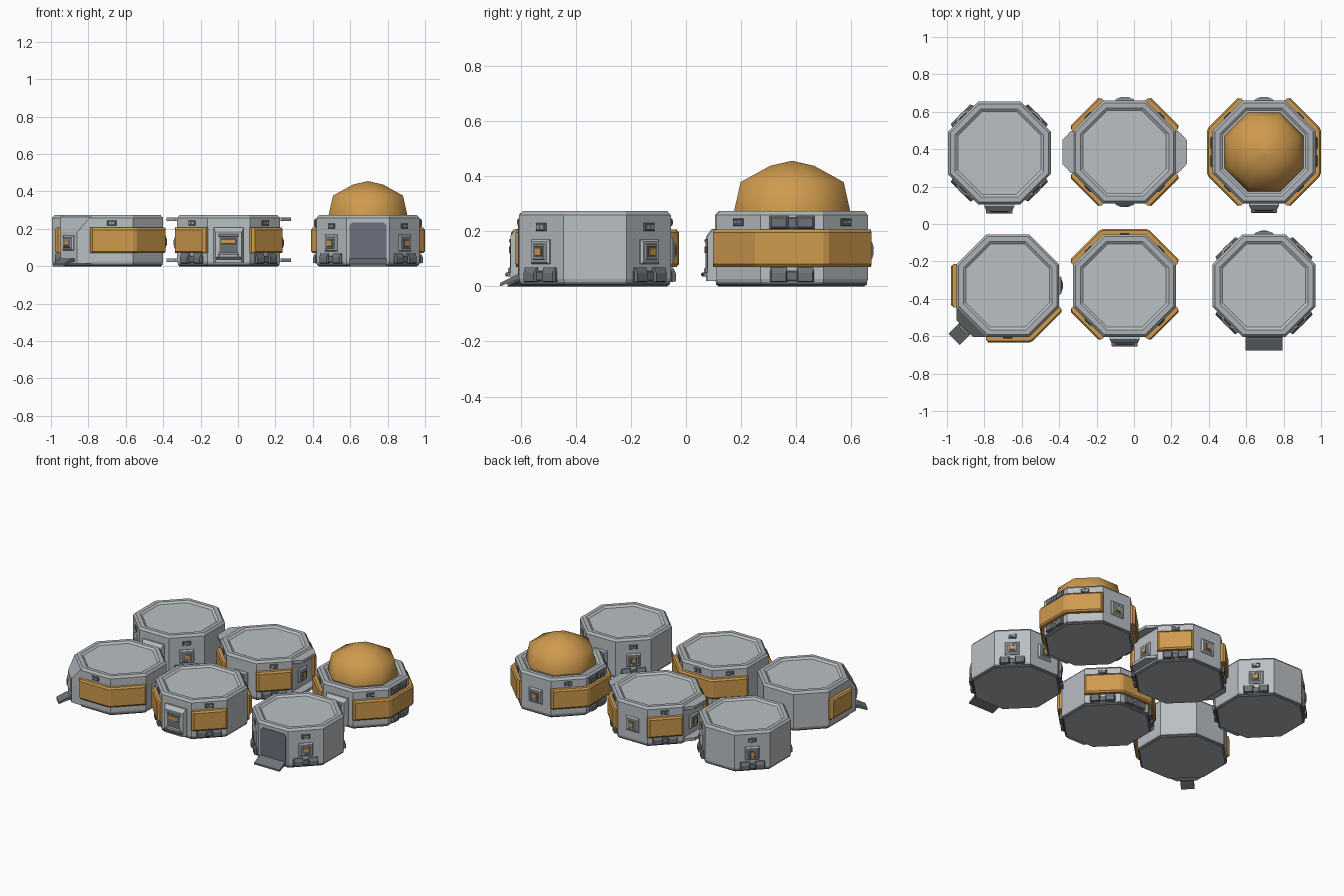
import bpy
import bmesh
from math import cos, sin, tan, radians, pi
from mathutils import Matrix, Vector

cube = bpy.data.objects.get("Cube")
if cube:
    bpy.data.objects.remove(cube)


def material(name, r, g, b):
    m = bpy.data.materials.new(name)
    m.use_nodes = True
    m.diffuse_color = (r, g, b, 1)
    m.node_tree.nodes["Principled BSDF"].inputs["Base Color"].default_value = (r, g, b, 1)
    return m


PANEL = material("light grey panel", 0.49, 0.525, 0.55)
FRAME = material("mid grey frame", 0.42, 0.45, 0.475)
DARK = material("dark grey metal", 0.155, 0.17, 0.185)
SLATE = material("slate door", 0.15, 0.165, 0.205)
ORANGE = material("orange cover", 0.62, 0.325, 0.075)

R = 0.275            # distance from module centre to a wall
HALF = tan(pi / 8)   # half a wall width per unit of that distance


def loft(name, rings, mats, M, rule=None):
    """Skin a list of point rings, capping both ends."""
    bm = bmesh.new()
    loops = [[bm.verts.new(p) for p in ring] for ring in rings]
    n = len(loops[0])
    for a, b in zip(loops, loops[1:]):
        for i in range(n):
            bm.faces.new((a[i], a[(i + 1) % n], b[(i + 1) % n], b[i]))
    bm.faces.new(loops[0])
    bm.faces.new(loops[-1])
    bmesh.ops.recalc_face_normals(bm, faces=bm.faces)
    if rule:
        for f in bm.faces:
            f.material_index = rule(f.calc_center_median())
    me = bpy.data.meshes.new(name)
    bm.to_mesh(me)
    bm.free()
    for m in mats:
        me.materials.append(m)
    ob = bpy.data.objects.new(name, me)
    bpy.context.collection.objects.link(ob)
    ob.matrix_world = M
    return ob


def octagon(r, z):
    d = r / cos(pi / 8)
    return [Vector((d * cos(pi / 8 + k * pi / 4), d * sin(pi / 8 + k * pi / 4), z)) for k in range(8)]


def rect(x, half, z0, z1, y=0):
    return [(x, y - half, z0), (x, y + half, z0), (x, y + half, z1), (x, y - half, z1)]


def block(name, x0, x1, half, z0, z1, mat, M, c=0.006, y=0):
    """Box standing out from a wall, with a chamfered front."""
    rings = [rect(x0, half, z0, z1, y), rect(x1 - c, half, z0, z1, y),
             rect(x1, half - c, z0 + c, z1 - c, y)]
    return loft(name, rings, [mat], M)


# Wall fittings: local x points out of the wall

def vent(n, M, z=0.232):
    block(n + "_vent", R - .01, R + .006, .026, z - .014, z + .014, DARK, M, .003)
    for y in (-.01, .01):
        block(n + "_vent_slot", R, R + .008, .007, z - .006, z + .006, FRAME, M, .001, y)


def feet(n, M, top=.068):
    block(n + "_foot_bar", R - .01, R + .007, .08, .018, top - .012, DARK, M, .004)
    for y in (-.048, .048):
        loft(n + "_foot", [rect(R - .01, .03, .016, top, y), rect(R + .008, .03, .016, top, y),
                           rect(R + .018, .026, .018, top - .02, y)], [DARK], M)


def window(n, M, out=0, s=1.0, z=.125):
    b = R + out
    block(n + "_hatch", b - .01, b + .012, .046 * s, z - .045 * s, z + .045 * s, PANEL, M, .008)
    block(n + "_hatch_rim", b, b + .016, .03 * s, z - .03 * s, z + .03 * s, FRAME, M, .004)
    block(n + "_hatch_recess", b, b + .018, .021 * s, z - .021 * s, z + .021 * s, DARK, M, .001)
    block(n + "_hatch_glass", b, b + .02, .015 * s, z - .015 * s, z + .015 * s, ORANGE, M, .001)


def service(n, M):
    window(n, M)
    vent(n, M, .215)
    feet(n, M)


def airlock(n, M):
    loft(n + "_airlock", [rect(R - .01, .08, .02, .208), rect(R + .012, .08, .02, .208),
                          rect(R + .032, .07, .02, .182)], [PANEL], M)
    block(n + "_airlock_recess", R, R + .034, .05, .05, .165, DARK, M, .001)
    block(n + "_airlock_sill", R, R + .04, .054, .04, .07, FRAME, M)
    block(n + "_airlock_glass", R, R + .037, .038, .12, .145, ORANGE, M, .001)
    block(n + "_airlock_lintel", R, R + .037, .054, .158, .172, FRAME, M, .003)
    block(n + "_airlock_step", R, R + .05, .07, .036, .05, DARK, M, .003)


def ramp(n, M, x, half):
    loft(n + "_ramp", [rect(x - .015, half, .022, .042), rect(x + .01, half, .022, .042),
                       rect(x + .07, half, 0, .012)], [DARK], M)


def garage(n, M):
    x = R + .004
    h, c = .098, .016
    outline = [(-h, .02), (h, .02), (h, .235 - c), (h - c, .235), (c - h, .235), (-h, .235 - c)]
    loft(n + "_door", [[(R - .01, y, z) for y, z in outline], [(x, y, z) for y, z in outline]], [SLATE], M)
    ramp(n, M, R, h)


def porch(n, M):
    loft(n + "_porch", [rect(R - .005, .113, .015, .266), rect(R, .113, .015, .264),
                        rect(R + .05, .064, .015, .182)], [PANEL, FRAME], M,
         lambda c: 1 if c.z > .2 else 0)
    window(n, M, .05, .9)
    ramp(n, M, R + .06, .043)


def docking(n, M):
    window(n, M)
    for z in (.022, .242):
        loft(n + "_dock_plate", [rect(R - .01, .113, z, z + .02), rect(R + .012, .113, z, z + .02),
                                 rect(R + .058, .064, z, z + .02)], [FRAME], M)


def big_hatch(n, M):
    window(n, M, 0, 1.08, .13)


def bumper(n, M):
    """Dark blocks above and below a cover."""
    feet(n, M)
    for y in (-.048, .048):
        block(n + "_upper_block", R - .01, R + .014, .034, .207, .255, DARK, M, .008, y)
    block(n + "_upper_bar", R - .01, R + .006, .08, .21, .25, DARK, M, .004)


def band_trim(n, M):
    feet(n, M)
    vent(n, M)


def band(n, first, last, C):
    """Padded cover wrapped along neighbouring walls, with chamfered ends."""
    section = [(R - .01, .07), (.296, .07), (.304, .08), (.304, .195), (.296, .206), (R - .01, .206)]

    def at(face, t, limit=1):
        a = radians(face * 45)
        pts = [(min(r, limit), t(r), z) for r, z in section]
        return [(r * cos(a) - s * sin(a), r * sin(a) + s * cos(a), z) for r, s, z in pts]
    rings = [at(first, lambda r: -.116, R + .013), at(first, lambda r: -.103)]
    for f in range(first, last):
        rings += [at(f, lambda r: r * HALF - .012), at(f + 1, lambda r: .012 - r * HALF)]
    rings += [at(last, lambda r: .103), at(last, lambda r: .116, R + .013)]
    loft(n + "_cover", rings, [ORANGE], C)


# Module shell: base with a dark skirt, walls, rim and sunken roof
def shell(n, C):
    loft(n + "_base", [octagon(.262, 0), octagon(.272, .008), octagon(.272, .018)], [DARK, FRAME], C,
         lambda c: 1 if c.z < .001 else 0)
    loft(n + "_shell", [octagon(.272, .016), octagon(R, .026), octagon(R, .258), octagon(.262, .273),
                        octagon(.236, .273), octagon(.222, .262)], [PANEL, FRAME], C,
         lambda c: 1 if c.z > .26 and Vector((c.x, c.y)).length > .24 else 0)


# Faces count in eighths from +x (0), +y (2), -x (4), -y (6)
DIAGONALS = (1, 3, 5, 7)
modules = {
    "store_module": ((-.72, .38), [], [(service, DIAGONALS), (airlock, (6,))]),
    "hub_module": ((-.05, .385), [(f, f) for f in DIAGONALS],
                   [(band_trim, DIAGONALS), (big_hatch, (2, 6)), (docking, (0, 4))]),
    "dome_module": ((.695, .385), [(-1, 1), (3, 5)],
                    [(vent, DIAGONALS), (bumper, (0, 4)), (big_hatch, (2,)), (airlock, (6,))]),
    "entry_module": ((-.675, -.33), [(4, 4), (6, 7)],
                     [(vent, (6,)), (porch, (5,)), (big_hatch, (0,))]),
    "lab_module": ((-.05, -.33), [(1, 3), (5, 5), (7, 7)],
                   [(band_trim, DIAGONALS + (2,)), (airlock, (6,))]),
    "garage_module": ((.695, -.33), [], [(service, DIAGONALS), (garage, (6,)), (big_hatch, (2,))]),
}
for n, ((cx, cy), bands, fittings) in modules.items():
    C = Matrix.Translation((cx, cy, 0))
    shell(n, C)
    for first, last in bands:
        band(n, first, last, C)
    for fit, faces in fittings:
        for f in faces:
            fit(n, C @ Matrix.Rotation(radians(f * 45), 4, "Z"))

# Glazed dome
C = Matrix.Translation((.695, .385, 0))
profile = [(.21, .255), (.21, .275), (.187, .378), (.08, .437), (.002, .455)]
dome = loft("dome", [octagon(r, z) for r, z in profile], [ORANGE], C)
for p in dome.data.polygons:
    p.use_smooth = True
